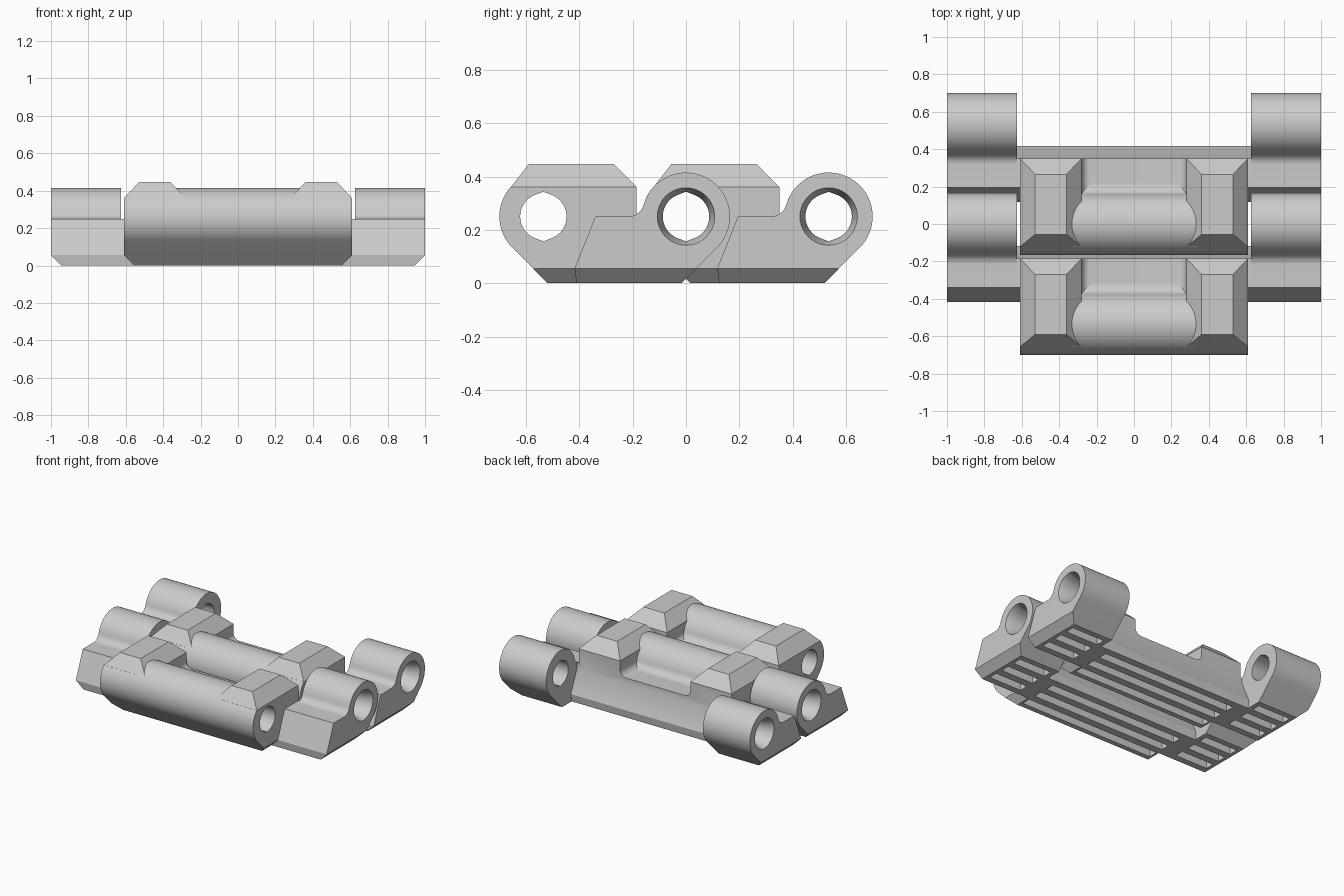
import bpy
import bmesh
from math import cos, sin, pi, sqrt, atan2, acos

PITCH = 0.535          # distance between pin centres
PIN_Z = 0.25
R = 0.165              # knuckle radius
FILLET = 0.06
CHAMFER = 0.055

if "Cube" in bpy.data.objects:
    bpy.data.objects.remove(bpy.data.objects["Cube"], do_unlink=True)

steel = bpy.data.materials.new("light_grey_metal")
steel.use_nodes = True
steel.diffuse_color = (0.6, 0.6, 0.6, 1)
steel.node_tree.nodes["Principled BSDF"].inputs["Base Color"].default_value = (0.6, 0.6, 0.6, 1)


def arc(cy, cz, r, start, end, n=20):
    """Points on an arc, angles in radians."""
    return [(cy + r * cos(start + (end - start) * i / n),
             cz + r * sin(start + (end - start) * i / n)) for i in range(n + 1)]


def finish(bm, name):
    bmesh.ops.recalc_face_normals(bm, faces=bm.faces)
    mesh = bpy.data.meshes.new(name)
    bm.to_mesh(mesh)
    bm.free()
    mesh.materials.append(steel)
    ob = bpy.data.objects.new(name, mesh)
    bpy.context.collection.objects.link(ob)
    return ob


def prism(name, profile, lo, hi, axis="x", chamfer=()):
    """Extrude a profile along x (points y, z) or y (points x, z).
    chamfer lists the sides (-1, 1) whose bottom edge is cut back."""
    bm = bmesh.new()
    place = (lambda t, a, b: (t, a, b)) if axis == "x" else (lambda t, a, b: (a, t, b))
    ends = [[bm.verts.new(place(t, a, b)) for a, b in profile] for t in (lo, hi)]
    for ring in ends:
        bm.faces.new(ring)
    for i in range(len(profile)):
        j = (i + 1) % len(profile)
        bm.faces.new((ends[0][i], ends[0][j], ends[1][j], ends[1][i]))
    if chamfer:
        bmesh.ops.bisect_plane(bm, geom=bm.verts[:] + bm.edges[:] + bm.faces[:],
                               plane_co=(0, 0, CHAMFER), plane_no=(0, 0, 1))
        for v in bm.verts:
            for side in chamfer:
                edge = hi if side > 0 else lo
                if v.co.z < 0.001 and abs(v.co.x - edge) < 0.001:
                    v.co.x -= side * CHAMFER
    return finish(bm, name)


def cut(target, *cutters):
    for c in cutters:
        mod = target.modifiers.new("cut", "BOOLEAN")
        mod.operation = "DIFFERENCE"
        mod.solver = "EXACT"
        mod.object = c
        bpy.context.view_layer.objects.active = target
        bpy.ops.object.modifier_apply(modifier=mod.name)


# Contour shared by the knuckles: fillet from the flat up onto the round
fy = sqrt((R + FILLET) ** 2 - FILLET ** 2)
touch = atan2(FILLET, -fy)
blend = arc(-fy, PIN_Z + FILLET, FILLET, -pi / 2, touch - pi, 8)
lug_profile = ([(-0.016, 0), (-0.41, 0), (-0.418, CHAMFER), (-0.34, PIN_Z)]
               + blend + arc(0, PIN_Z, R, touch, -pi / 4, 36)[1:])

# Cutters: pin bores with pointed top and bottom, pocket, tread slots
tip, bore_r = 0.093, 0.087
lean = acos(bore_r / tip)


def pin_bore(cy):
    pts = ([(cy, PIN_Z + tip)] + arc(cy, PIN_Z, bore_r, pi / 2 - lean, lean - pi / 2)
           + [(cy, PIN_Z - tip)] + arc(cy, PIN_Z, bore_r, 1.5 * pi - lean, pi / 2 + lean))
    return prism("bore_cutter", pts, -1.2, 1.2)


front_bore, rear_bore = pin_bore(-PITCH), pin_bore(0)

rc, pw = 0.045, 0.28
pocket = prism("pocket_cutter",
               [(-pw, 0.6)] + arc(-pw + rc, PIN_Z + rc, rc, pi, 1.5 * pi, 8)
               + arc(pw - rc, PIN_Z + rc, rc, -pi / 2, 0, 8) + [(pw, 0.6)],
               -PITCH, 0.1, axis="y")

slots = bmesh.new()
for x, width, first in ((0, 1.08, -0.45), (0.79, 0.26, -0.33), (-0.79, 0.26, -0.33)):
    for row in range(3):
        box = bmesh.ops.create_cube(slots, size=1)["verts"]
        bmesh.ops.scale(slots, vec=(width, 0.065, 0.1), verts=box)
        bmesh.ops.translate(slots, vec=(x, first + row * 0.12, 0), verts=box)
slots = finish(slots, "slot_cutter")
cutters = [front_bore, rear_bore, pocket, slots]

parts = []

# Centre body with rounded nose and sloped rear
tail = [(-0.185, 0.21), (-0.117, CHAMFER), (-0.125, 0)]
crown = pi - atan2(0.11, 0.123)
body = prism("link_body",
             [(-0.519, 0)] + arc(-PITCH, PIN_Z, R, 1.25 * pi, crown) + [(-0.185, 0.36)] + tail,
             -0.61, 0.61, chamfer=(-1, 1))
cut(body, pocket, front_bore, slots)
parts.append(body)

# Raised barrel between the teeth, blending into the pocket floor
rear_blend = [(-PITCH - y, z) for y, z in reversed(blend)]
barrel = prism("centre_barrel",
               arc(-PITCH, PIN_Z, R, crown, pi - touch, 28) + rear_blend[1:]
               + [(-PITCH + fy, 0.23), (-PITCH, 0.23)], -0.335, 0.335)
cut(barrel, front_bore)
parts.append(barrel)

for side, label in ((1, "left"), (-1, "right")):
    # Guide tooth: bevelled block on the body
    bm = bmesh.new()
    base = [bm.verts.new((side * x, y, 0.36))
            for x, y in ((0.28, -0.657), (0.61, -0.657), (0.61, -0.185), (0.28, -0.185))]
    top = [bm.verts.new((side * x, y, 0.447))
           for x, y in ((0.362, -0.59), (0.528, -0.59), (0.528, -0.27), (0.362, -0.27))]
    bm.faces.new(base)
    bm.faces.new(top)
    for i in range(4):
        j = (i + 1) % 4
        bm.faces.new((base[i], base[j], top[j], top[i]))
    parts.append(finish(bm, label + "_guide_tooth"))

    # Web joining the lug to the body
    web = prism(label + "_web",
                [(-0.41, 0), (-0.418, CHAMFER), (-0.34, PIN_Z), (-0.185, PIN_Z)] + tail,
                *sorted((side * 0.55, side * 0.627)))
    parts.append(web)

    # Outer lug with countersunk pin hole
    lug = prism(label + "_lug", lug_profile, *sorted((side * 0.625, side * 1.0)),
                chamfer=(side,))
    bpy.ops.mesh.primitive_cone_add(vertices=40, radius1=0.086, radius2=0.111, depth=0.08,
                                    location=(side * 0.97, 0, PIN_Z),
                                    rotation=(0, side * pi / 2, 0))
    sink = bpy.context.object
    cut(lug, rear_bore, sink, slots)
    cutters.append(sink)
    parts.append(lug)

for c in cutters:
    bpy.data.objects.remove(c, do_unlink=True)

# Smooth the rounds, keep the edges crisp
bpy.ops.object.select_all(action="DESELECT")
for ob in parts:
    ob.select_set(True)
bpy.context.view_layer.objects.active = body
bpy.ops.object.shade_smooth_by_angle(angle=0.45)

# Second link, one pitch behind the first
for ob in parts:
    twin = ob.copy()
    twin.name = "rear_" + ob.name
    ob.name = "front_" + ob.name
    twin.location.y += PITCH
    bpy.context.collection.objects.link(twin)
